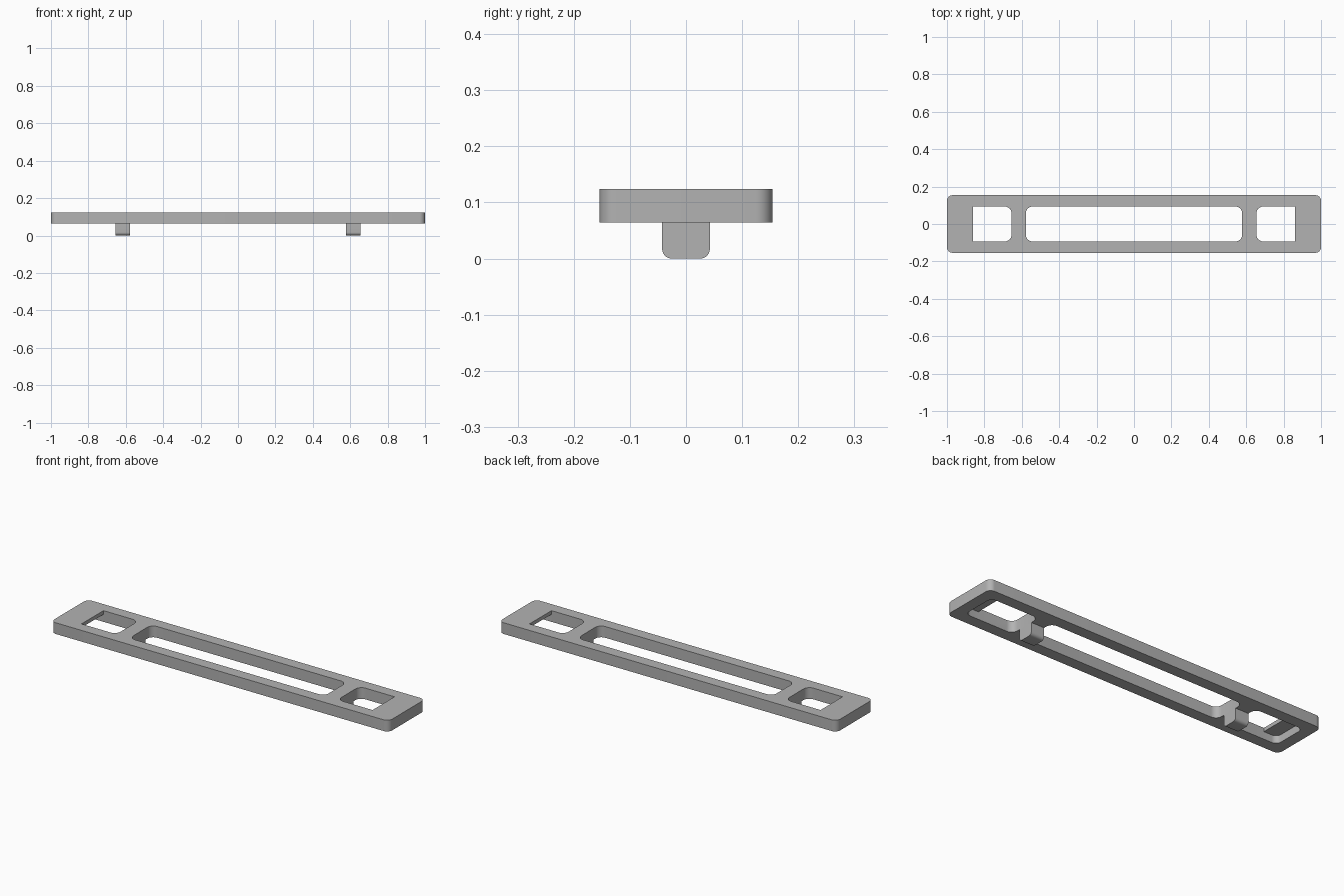
import bpy, bmesh
from math import radians, cos, sin, pi
from mathutils import Matrix

cube = bpy.data.objects.get("Cube")
if cube:
    bpy.data.objects.remove(cube, do_unlink=True)

grey = bpy.data.materials.new("plain grey")
grey.use_nodes = True
colour = (0.45, 0.45, 0.45, 1)
grey.diffuse_color = colour
grey.node_tree.nodes["Principled BSDF"].inputs["Base Color"].default_value = colour

BOTTOM, TOP = 0.064, 0.124
HOLE_Y = 0.093
BAR_IN, BAR_OUT = 0.578, 0.655
STEPS = 8


def rounded_prism(name, x0, x1, y0, y1, z0, z1, radii):
    """Upright prism; radii run from the (+x, +y) corner counter-clockwise."""
    bm = bmesh.new()
    verts = []
    corners = [(x1, y1), (x0, y1), (x0, y0), (x1, y0)]
    signs = [(-1, -1), (1, -1), (1, 1), (-1, 1)]
    for i, ((cx, cy), (sx, sy), r) in enumerate(zip(corners, signs, radii)):
        for k in range(STEPS + 1 if r else 1):
            a = (i + k / STEPS) * pi / 2
            offset = (cos(a), sin(a)) if r else (0, 0)
            verts.append(bm.verts.new((cx + r * (sx + offset[0]),
                                       cy + r * (sy + offset[1]), z0)))
    base = bm.faces.new(verts)
    grown = bmesh.ops.extrude_face_region(bm, geom=[base])["geom"]
    moved = [g for g in grown if isinstance(g, bmesh.types.BMVert)]
    bmesh.ops.translate(bm, verts=moved, vec=(0, 0, z1 - z0))
    bmesh.ops.recalc_face_normals(bm, faces=bm.faces)
    mesh = bpy.data.meshes.new(name)
    bm.to_mesh(mesh)
    bm.free()
    mesh.materials.append(grey)
    obj = bpy.data.objects.new(name, mesh)
    bpy.context.collection.objects.link(obj)
    return obj


def activate(obj):
    bpy.ops.object.select_all(action="DESELECT")
    obj.select_set(True)
    bpy.context.view_layer.objects.active = obj


def cut(target, cutter):
    mod = target.modifiers.new("cut", "BOOLEAN")
    mod.operation = "DIFFERENCE"
    mod.solver = "EXACT"
    mod.object = cutter
    activate(target)
    bpy.ops.object.modifier_apply(modifier=mod.name)
    bpy.data.objects.remove(cutter, do_unlink=True)


def smooth(obj):
    activate(obj)
    bpy.ops.object.shade_smooth_by_angle(angle=radians(30))


# Long frame with a central slot
frame = rounded_prism("frame", -1, 1, -0.154, 0.154, BOTTOM, TOP, [0.03] * 4)
cut(frame, rounded_prism("slot_cutter", -BAR_IN, BAR_IN, -HOLE_Y, HOLE_Y,
                         0, 0.2, [0.035] * 4))

for side in (-1, 1):
    # End window, square at its outer end, over a longer pocket underneath
    for name, outer, top, r_out in (("window", 0.862, 0.2, 0),
                                    ("pocket", 0.94, TOP - 0.02, 0.03)):
        xs = sorted((side * BAR_OUT, side * outer))
        right, left = (r_out, 0.035) if side > 0 else (0.035, r_out)
        cut(frame, rounded_prism(name + "_cutter", *xs, -HOLE_Y, HOLE_Y,
                                 0, top, [right, left, left, right]))

    # Locating tab below the crossbar, rounded along its lower edges
    half = (BAR_OUT - BAR_IN) / 2
    tab = rounded_prism("right_tab" if side < 0 else "left_tab",
                        -0.0425, 0.0425, 0, BOTTOM, -half, half,
                        [0, 0, 0.017, 0.017])
    # Stand the profile up so that it faces along the frame
    turn = Matrix(((0, 0, 1), (1, 0, 0), (0, 1, 0))).to_4x4()
    middle = Matrix.Translation((side * (BAR_IN + BAR_OUT) / 2, 0, 0))
    tab.data.transform(middle @ turn)
    smooth(tab)

smooth(frame)
